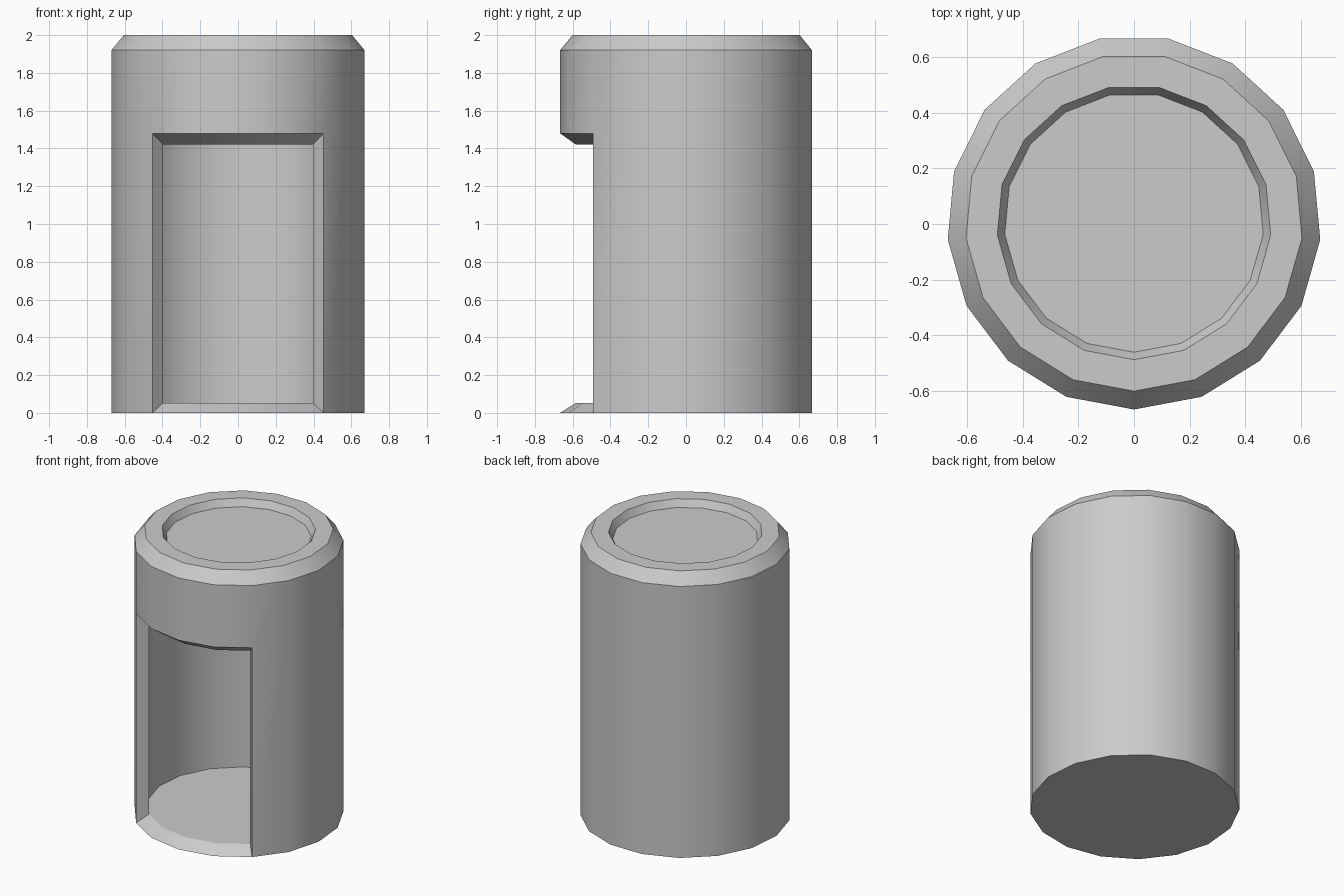
import bpy, bmesh
from math import sin, cos, tau, radians

if "Cube" in bpy.data.objects:
    bpy.data.objects.remove(bpy.data.objects["Cube"])

SIDES = 17
OPEN = {0, 1, SIDES - 2, SIDES - 1}   # front facets cut away by the doorway
Y_SHIFT = 0.0057                      # centres the odd-sided outline in y

bm = bmesh.new()


def ring(r, z):
    """Ring of vertices starting at the front (-y)."""
    return [bm.verts.new((r * sin(tau * i / SIDES),
                          Y_SHIFT - r * cos(tau * i / SIDES), z))
            for i in range(SIDES)]


def bridge(a, b, skip=(), only=None):
    for i in range(SIDES):
        if i in skip or (only is not None and i not in only):
            continue
        j = (i + 1) % SIDES
        bm.faces.new((a[i], a[j], b[j], b[i]))


# Outer shell: base, doorway head, shoulder, chamfered rim, sunken lid
base = ring(0.673, 0)
head = ring(0.673, 1.48)
shoulder = ring(0.673, 1.92)
rim = ring(0.607, 2)
lip = ring(0.494, 2)
lid = ring(0.467, 1.95)
bm.faces.new(base)
bridge(base, head, skip=OPEN)
for a, b in ((head, shoulder), (shoulder, rim), (rim, lip), (lip, lid)):
    bridge(a, b)
bm.faces.new(lid)

# Hollow interior: floor, wall and ceiling
floor = ring(0.588, 0.053)
ceiling = ring(0.588, 1.42)
bm.faces.new(floor)
bm.faces.new(ceiling)
bridge(floor, ceiling, skip=OPEN)

# Bevelled doorway frame: sill, head and both jambs
bridge(base, floor, only=OPEN)
bridge(head, ceiling, only=OPEN)
for i in (2, SIDES - 2):
    bm.faces.new((base[i], floor[i], ceiling[i], head[i]))

bmesh.ops.recalc_face_normals(bm, faces=bm.faces)
mesh = bpy.data.meshes.new("hollow_canister")
bm.to_mesh(mesh)
bm.free()
body = bpy.data.objects.new("hollow_canister", mesh)
bpy.context.collection.objects.link(body)
bpy.context.view_layer.objects.active = body
body.select_set(True)
bpy.ops.object.shade_smooth_by_angle(angle=radians(30))
